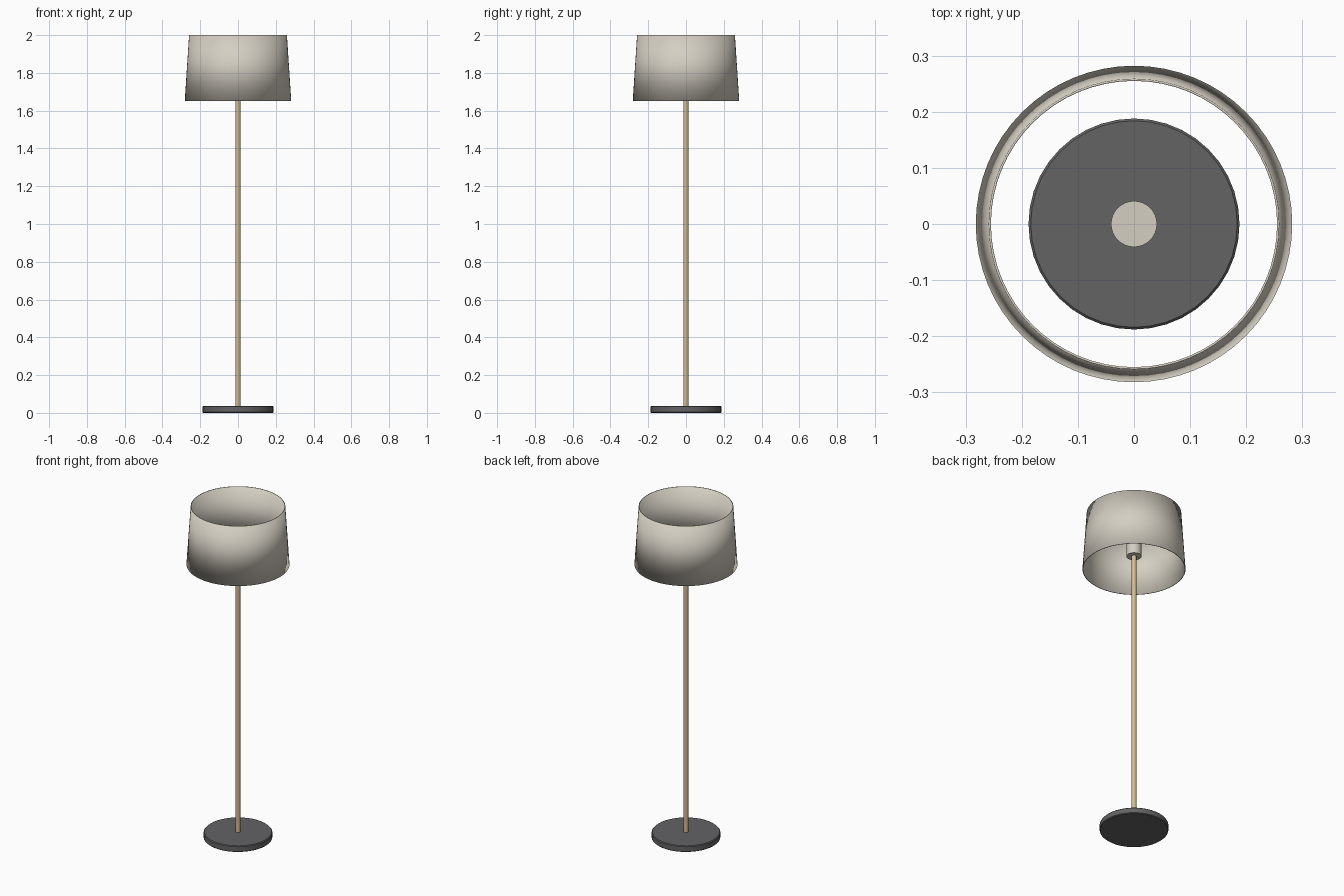
import bpy
import bmesh
from math import cos, sin, tau

cube = bpy.data.objects.get("Cube")
if cube:
    bpy.data.objects.remove(cube)


def material(name, color):
    mat = bpy.data.materials.new(name)
    mat.use_nodes = True
    mat.diffuse_color = (*color, 1)
    mat.node_tree.nodes["Principled BSDF"].inputs["Base Color"].default_value = (*color, 1)
    return mat


def lathe(name, profile, sides, mat, closed=False):
    """Spin (radius, height) points around z; open profiles get end caps."""
    bm = bmesh.new()
    rings = [[bm.verts.new((r * cos(tau * i / sides), r * sin(tau * i / sides), z))
              for i in range(sides)] for r, z in profile]
    pairs = list(zip(rings, rings[1:]))
    if closed:
        pairs.append((rings[-1], rings[0]))
    else:
        bm.faces.new(rings[0])
        bm.faces.new(rings[-1])
    for low, high in pairs:
        for i in range(sides):
            j = (i + 1) % sides
            bm.faces.new((low[i], low[j], high[j], high[i]))
    bmesh.ops.recalc_face_normals(bm, faces=bm.faces)
    mesh = bpy.data.meshes.new(name)
    bm.to_mesh(mesh)
    bm.free()
    mesh.materials.append(mat)
    obj = bpy.data.objects.new(name, mesh)
    bpy.context.collection.objects.link(obj)
    bpy.ops.object.select_all(action="DESELECT")
    obj.select_set(True)
    bpy.context.view_layer.objects.active = obj
    if closed:
        bpy.ops.object.shade_smooth()
    else:
        bpy.ops.object.shade_smooth_by_angle(angle=0.6)
    return obj


linen = material("warm linen", (0.66, 0.62, 0.54))
wood = material("pale wood", (0.66, 0.50, 0.28))
iron = material("dark grey metal", (0.125, 0.125, 0.13))

# Weighted disc with a small chamfer
lathe("base", [(0.184, 0), (0.188, 0.004), (0.188, 0.033), (0.184, 0.037)], 40, iron)

# Slim upright
lathe("pole", [(0.0135, 0.03), (0.0135, 1.74)], 24, wood)

# Lamp holder inside the shade
lathe("lamp_holder", [(0.041, 1.73), (0.041, 1.83)], 32, linen)

# Thin tapered drum, open at both ends, softly shaded over its rims
lathe("shade", [(0.282, 1.65), (0.259, 2.0), (0.255, 2.0), (0.278, 1.65)], 64, linen, closed=True)
